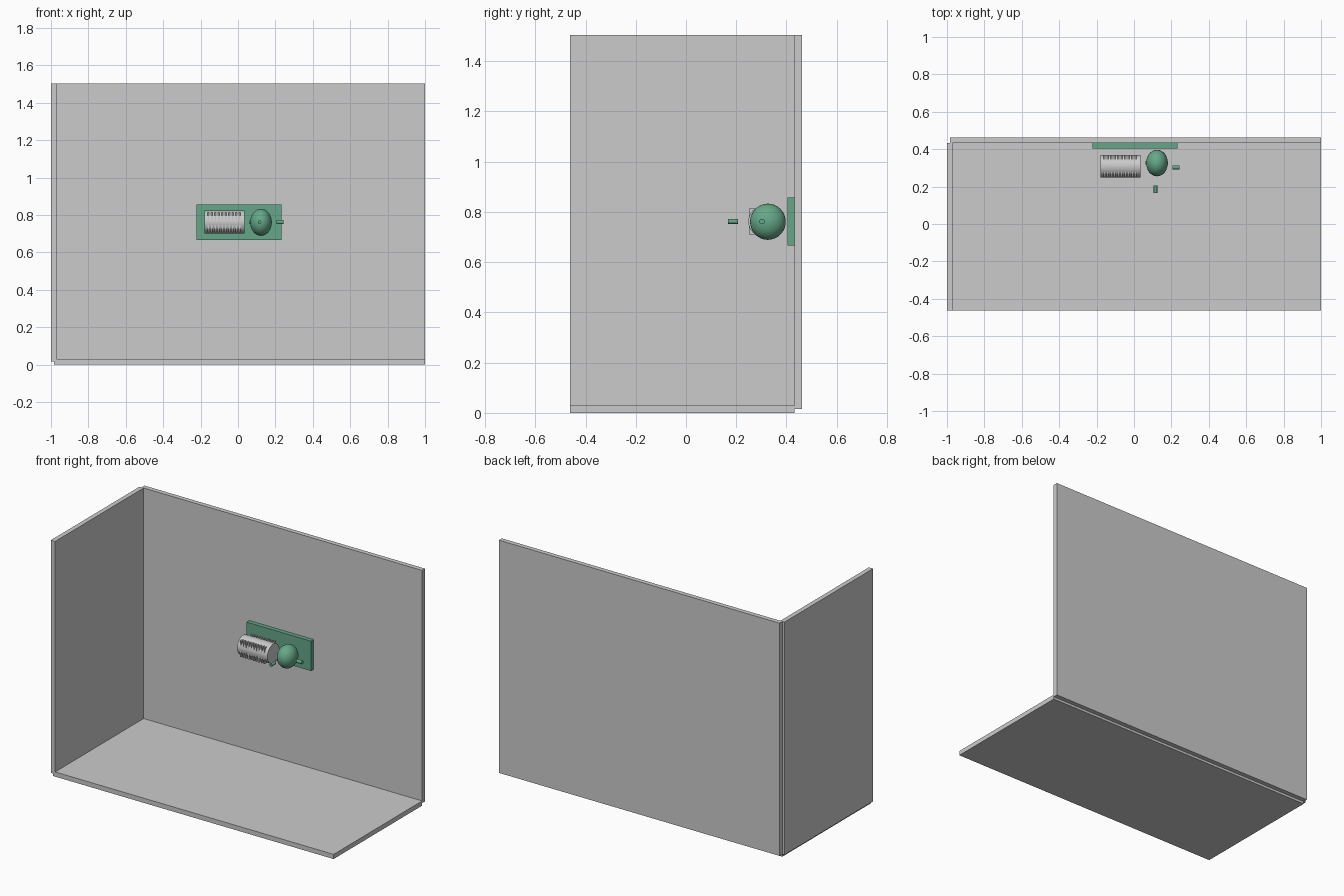
import bpy, math

if "Cube" in bpy.data.objects:
    bpy.data.objects.remove(bpy.data.objects["Cube"])

green = bpy.data.materials.new("green")
green.diffuse_color = (0.13, 0.39, 0.25, 1)
green.use_nodes = True
green.node_tree.nodes["Principled BSDF"].inputs["Base Color"].default_value = green.diffuse_color


def finish(name, mat):
    ob = bpy.context.object
    ob.name = name
    if mat:
        ob.data.materials.append(mat)
    return ob


def box(name, lo, hi, mat=None):
    bpy.ops.mesh.primitive_cube_add(size=1, location=[(a + b) / 2 for a, b in zip(lo, hi)])
    ob = finish(name, mat)
    ob.scale = [b - a for a, b in zip(lo, hi)]
    bpy.ops.object.transform_apply(location=False, rotation=False, scale=True)
    return ob


def cylinder(name, centre, radius, length, axis, mat=None, sides=32):
    rot = (0, math.pi / 2, 0) if axis == "x" else (math.pi / 2, 0, 0)
    bpy.ops.mesh.primitive_cylinder_add(vertices=sides, radius=radius, depth=length,
                                        location=centre, rotation=rot)
    ob = finish(name, mat)
    bpy.ops.object.shade_smooth_by_angle(angle=math.radians(30))
    return ob


# Room shell: floor, left wall, back wall
box("floor", (-0.985, -0.462, 0), (1, 0.432, 0.03))
box("left_wall", (-1, -0.462, 0.016), (-0.97, 0.432, 1.504))
box("back_wall", (-0.985, 0.432, 0.016), (1, 0.462, 1.504))

# Mounting plate on the back wall
box("mounting_plate", (-0.222, 0.405, 0.666), (0.232, 0.432, 0.857), green)

# Drum with square fins whose corners poke through
cylinder("drum", (-0.073, 0.309, 0.762), 0.061, 0.214, "x")
for i in range(10):
    x = -0.158 + i * 0.0185
    box(f"drum_fin_{i + 1}", (x - 0.004, 0.25, 0.71), (x + 0.004, 0.368, 0.814))

# Flattened ball
bpy.ops.mesh.primitive_uv_sphere_add(segments=32, ring_count=16, radius=1,
                                     location=(0.123, 0.326, 0.761))
ball = finish("ball", green)
ball.scale = (0.058, 0.071, 0.072)
bpy.ops.object.transform_apply(location=False, rotation=False, scale=True)
bpy.ops.object.shade_smooth()

# Small pins around the ball
cylinder("side_pin", (0.225, 0.303, 0.762), 0.011, 0.038, "x", green, 16)
cylinder("front_pin", (0.115, 0.187, 0.762), 0.0095, 0.04, "y", green, 16)
cylinder("inner_pin", (0.078, 0.327, 0.762), 0.009, 0.034, "x", green, 16)
